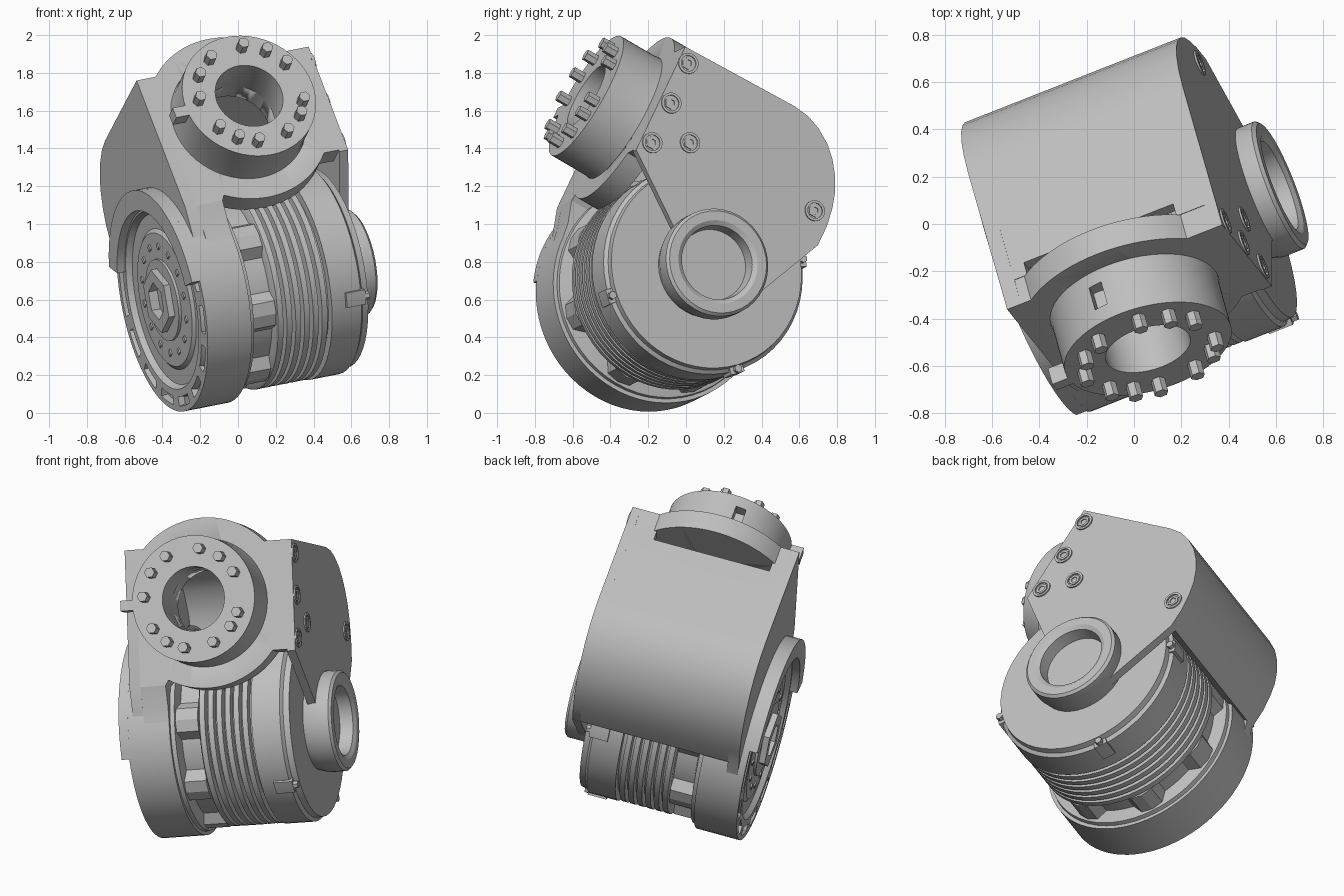
import bpy, bmesh, math
from mathutils import Vector, Matrix

if "Cube" in bpy.data.objects:
    bpy.data.objects.remove(bpy.data.objects["Cube"])

# Tilted working frame: x along the motor axis, y towards the back, z up the cheeks
A = Vector((0.915, 0.36, 0.18)).normalized()
B = Vector((-0.234, 0.84, -0.49))
B = (B - A * B.dot(A)).normalized()
FRAME = Matrix((A, B, A.cross(B))).transposed().to_4x4()

grey = bpy.data.materials.new("machine grey")
grey.diffuse_color = (0.52, 0.52, 0.52, 1)
grey.use_nodes = True
grey.node_tree.nodes["Principled BSDF"].inputs["Base Color"].default_value = grey.diffuse_color

MOTOR = (-0.396, 0.545)    # y, z of the motor axis
FLANGE = (0.166, 1.198)    # x, z of the flange axis
LEFT, RIGHT = -0.305, 0.69  # outer faces of the cheeks
IN_L, IN_R = -0.24, 0.64    # inner faces of the cheeks


def finish(name, bm, smooth=True):
    bmesh.ops.remove_doubles(bm, verts=bm.verts, dist=1e-5)
    bmesh.ops.recalc_face_normals(bm, faces=bm.faces)
    bm.transform(FRAME)
    me = bpy.data.meshes.new(name)
    bm.to_mesh(me)
    bm.free()
    ob = bpy.data.objects.new(name, me)
    bpy.context.collection.objects.link(ob)
    me.materials.append(grey)
    if smooth:
        bpy.ops.object.select_all(action='DESELECT')
        ob.select_set(True)
        bpy.context.view_layer.objects.active = ob
        bpy.ops.object.shade_smooth_by_angle(angle=math.radians(28))
    return ob


def place(axis, h, u, v):
    return (h, u, v) if axis == 'X' else (u, h, v)


def prism(name, pts, axis, lo, hi, smooth=True):
    """Extrude a flat outline along an axis."""
    bm = bmesh.new()
    low = [bm.verts.new(place(axis, lo, *p)) for p in pts]
    top = [bm.verts.new(place(axis, hi, *p)) for p in pts]
    bm.faces.new(low)
    bm.faces.new(top)
    for i in range(len(pts)):
        j = (i + 1) % len(pts)
        bm.faces.new((low[i], low[j], top[j], top[i]))
    return finish(name, bm, smooth)


def lathe(name, prof, axis, c, n=56, a0=0, a1=360):
    """Turn a closed (height, radius) outline about an axis."""
    bm = bmesh.new()
    full = a1 - a0 == 360
    rings = []
    for k in range(n if full else n + 1):
        t = math.radians(a0 + (a1 - a0) * k / n)
        rings.append([bm.verts.new(place(axis, h, c[0] + r * math.cos(t), c[1] + r * math.sin(t)))
                      for h, r in prof])
    m = len(prof)
    for k in range(n):
        r0, r1 = rings[k], rings[(k + 1) % len(rings)]
        for i in range(m):
            j = (i + 1) % m
            if prof[i][1] == 0 and prof[j][1] == 0:
                continue
            bm.faces.new((r0[i], r0[j], r1[j], r1[i]))
    if not full:
        bm.faces.new(rings[0])
        bm.faces.new(rings[-1])
    return finish(name, bm)


def tube(name, axis, c, lo, hi, r_out, r_in, n=56, a0=0, a1=360):
    return lathe(name, [(lo, r_in), (lo, r_out), (hi, r_out), (hi, r_in)], axis, c, n, a0, a1)


def polar(c, r, a):
    return (c[0] + r * math.cos(math.radians(a)), c[1] + r * math.sin(math.radians(a)))


def arc(c, r, a0, a1, n):
    return [polar(c, r, a0 + (a1 - a0) * i / n) for i in range(n + 1)]


def rect(x0, x1, y0, y1):
    return [(x0, y0), (x1, y0), (x1, y1), (x0, y1)]


def cut(ob, cutter):
    cutter.hide_render = True
    cutter.hide_viewport = True
    m = ob.modifiers.new("cut", 'BOOLEAN')
    m.operation = 'DIFFERENCE'
    m.solver = 'EXACT'
    m.object = cutter


# Cheek plates and the curved back shell share one outline
back = [(-0.36, 1.55), (-0.27, 1.54), (-0.19, 1.51), (-0.11, 1.46), (-0.05, 1.4), (0.0, 1.33),
        (0.04, 1.25), (0.065, 1.16), (0.08, 1.06), (0.08, 0.94)]
top_edge = [(-1.04, 1.53)] + back
prism("right_cheek", top_edge + arc(MOTOR, 0.28, -35, -195, 16) + [(-1.04, 0.89)], 'X', IN_R, RIGHT)
prism("left_cheek", top_edge + arc(MOTOR, 0.59, 15, -180, 30) + [(-1.0, 0.6), (-1.04, 0.74)], 'X', LEFT, IN_L)
inner = [(-0.92, 1.47), (-0.37, 1.49), (-0.22, 1.46), (-0.11, 1.38), (-0.03, 1.26), (0.015, 1.12), (0.02, 0.94)]
shell = prism("back_shell", [(-0.92, 1.533)] + back + inner[::-1], 'X', IN_L, IN_R)
cut(shell, prism("pocket_cutter", rect(-0.18, 0.51, 1.3, 1.8), 'Y', -0.95, -0.86, False))

# Front plate: rectangle with a round boss above and below
s = math.degrees(math.asin((1.53 - FLANGE[1]) / 0.49))
d = math.degrees(math.asin((0.9 - FLANGE[1]) / 0.49))
outline = ([(IN_R, 0.9), (IN_R, 1.53)] + arc(FLANGE, 0.49, s, 180 - s, 20) + [(IN_L, 1.53), (IN_L, 0.74),
           (-0.09, 0.74)] + arc(FLANGE, 0.49, -119, d, 20))
front = prism("front_plate", outline, 'Y', -1.04, -0.92)
cut(front, lathe("bore_cutter", [(-1.2, 0), (-1.2, 0.2), (-0.8, 0.2), (-0.8, 0)], 'Y', FLANGE))

# Front strip that runs from the front plate down onto the drum
prism("front_strip", [(-1.04, 0.74), (-1.005, 0.62), (-0.995, 0.53), (-0.9, 0.53), (-0.92, 0.74)],
      'X', IN_L, -0.09)

# Tool flange with bore, locating tab, side slot and bolts
flange = lathe("tool_flange", [(-1.03, 0.2), (-1.03, 0.37), (-1.07, 0.365), (-1.28, 0.365),
                               (-1.28, 0.185), (-1.2, 0.185)], 'Y', FLANGE)
cut(flange, prism("slot_cutter", rect(0.065, 0.125, 1.49, 1.7), 'Y', -1.21, -1.1, False))
prism("flange_tab", rect(-0.27, -0.17, 1.155, 1.215), 'Y', -1.28, -1.2, False)
for ang in (79, 53, 28, -38, -65, -101, -123, -146, 175, 146, 120, -20):
    prism("flange_bolt", arc(polar(FLANGE, 0.287, ang), 0.031, 0, 300, 5), 'Y', -1.345, -1.27, False)

# Left drum with grooved face, crescent cover and central nut
lathe("left_drum", [(-0.33, 0), (-0.33, 0.36), (-0.315, 0.38), (-0.315, 0.46), (-0.345, 0.48), (-0.345, 0.52),
                    (-0.31, 0.525), (-0.31, 0.565), (-0.345, 0.57), (-0.345, 0.6), (-0.09, 0.6), (-0.09, 0)],
      'X', MOTOR, 72)
for k in range(8):
    a = 205 + k * 24
    tube("rim_bridge", 'X', MOTOR, -0.345, -0.3, 0.58, 0.51, 3, a, a + 8)
tube("crescent_cover", 'X', MOTOR, -0.39, -0.335, 0.6, 0.49, 40, 48, 200)
for k in range(14):
    prism("disc_stud", arc(polar(MOTOR, 0.29, k * 360 / 14), 0.02, 45, 315, 3), 'X', -0.338, -0.32, False)
tube("centre_nut", 'X', MOTOR, -0.38, -0.32, 0.17, 0.1, 6)
tube("nut_collar", 'X', MOTOR, -0.345, -0.32, 0.22, 0.1, 40)

# Notched ring beside the drum, with tapered lugs
lathe("notched_core", [(-0.1, 0), (-0.1, 0.58), (-0.065, 0.575), (-0.05, 0.5), (0.09, 0.5), (0.09, 0)], 'X', MOTOR)
for k in range(8):
    a = k * 45
    prism("notch_lug", [polar(MOTOR, 0.49, a - 13), polar(MOTOR, 0.555, a - 7), polar(MOTOR, 0.565, a),
                        polar(MOTOR, 0.555, a + 7), polar(MOTOR, 0.49, a + 13)], 'X', -0.08, 0.07, False)

# Ribbed motor body
fins = [(0.07, 0), (0.07, 0.54)]
for k in range(6):
    h = 0.08 + k * 0.051
    fins += [(h, 0.56), (h + 0.031, 0.56), (h + 0.034, 0.515), (h + 0.048, 0.515)]
lathe("motor_fins", fins + [(0.4, 0.515), (0.4, 0)], 'X', MOTOR)

# Motor end cap and its small lugs
lathe("end_cap", [(0.39, 0), (0.39, 0.565), (0.56, 0.565), (0.575, 0.545), (0.61, 0.54), (0.61, 0)], 'X', MOTOR)
for ang in (-135, -45, 35):
    tube("cap_lug", 'X', MOTOR, 0.47, 0.58, 0.582, 0.5, 4, ang - 4, ang + 4)
    prism("cap_lug_bolt", arc(polar(MOTOR, 0.56, ang), 0.022, 0, 300, 5), 'X', 0.54, 0.605, False)

# Hollow hub on the right cheek
lathe("hub_ring", [(0.6, 0), (0.6, 0.27), (0.67, 0.29), (0.765, 0.29), (0.78, 0.275), (0.78, 0.225),
                   (0.765, 0.2), (0.64, 0.185), (0.64, 0)], 'X', MOTOR, 40)

# Cheek screws
for c in ((-0.987, 1.456), (-0.978, 1.215), (-0.792, 1.076), (-0.978, 0.969), (-0.017, 1.099)):
    tube("screw_rim", 'X', c, 0.68, 0.698, 0.056, 0.042, 20)
    tube("screw_head", 'X', c, 0.68, 0.696, 0.036, 0.02, 6)
